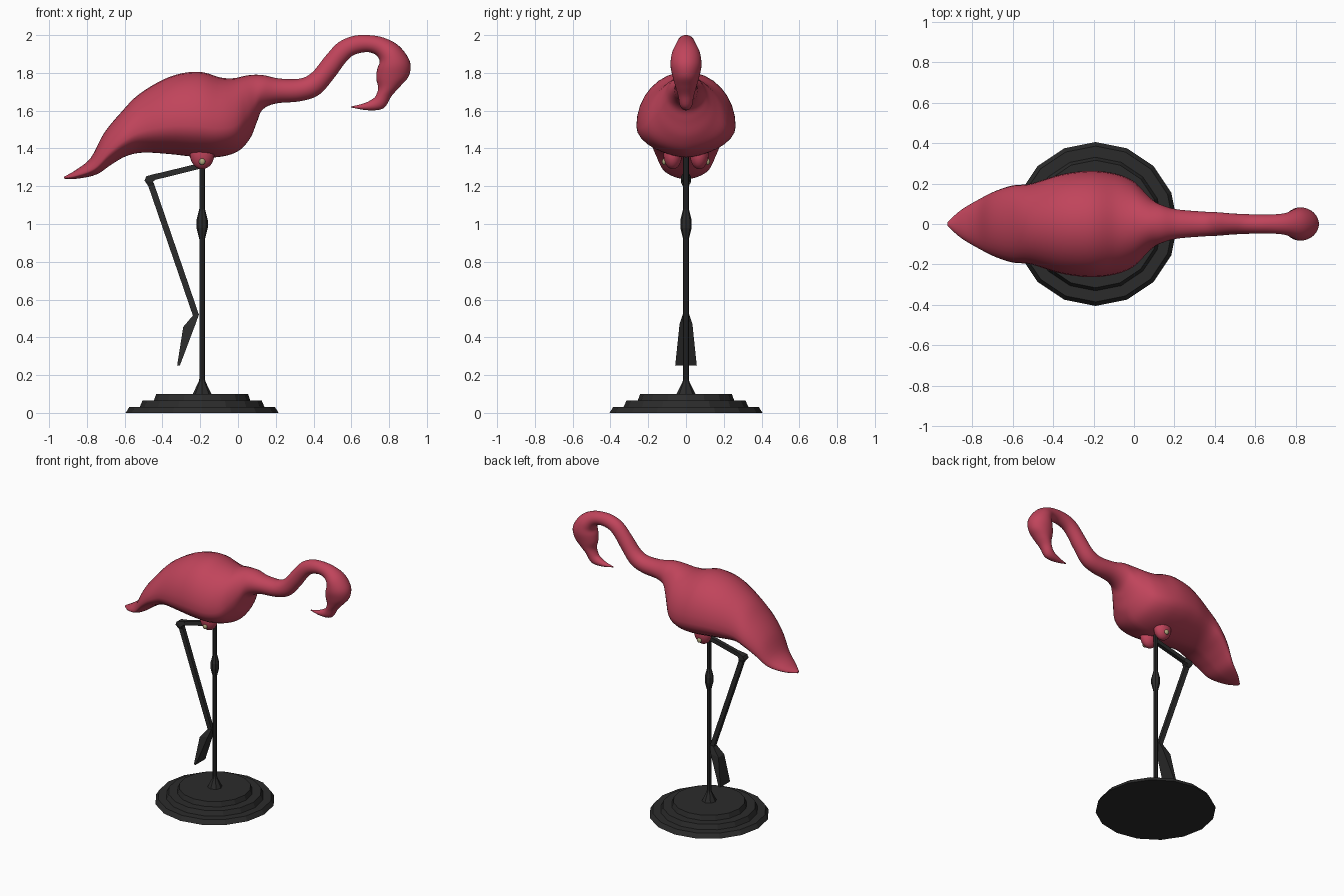
import bpy, bmesh, math
from mathutils import Vector, Matrix

if "Cube" in bpy.data.objects:
    bpy.data.objects.remove(bpy.data.objects["Cube"])


def material(name, col):
    m = bpy.data.materials.new(name)
    m.diffuse_color = (*col, 1)
    m.use_nodes = True
    m.node_tree.nodes["Principled BSDF"].inputs["Base Color"].default_value = m.diffuse_color
    return m


PINK = material("coral_pink", (0.53, 0.058, 0.105))
DARK = material("dark_iron", (0.024, 0.024, 0.024))
BRASS = material("pale_brass", (0.42, 0.38, 0.2))


def finish(name, bm, mat, smooth=None):
    bmesh.ops.recalc_face_normals(bm, faces=bm.faces)
    me = bpy.data.meshes.new(name)
    bm.to_mesh(me)
    bm.free()
    me.materials.append(mat)
    ob = bpy.data.objects.new(name, me)
    bpy.context.collection.objects.link(ob)
    if smooth:
        bpy.ops.object.select_all(action='DESELECT')
        ob.select_set(True)
        bpy.context.view_layer.objects.active = ob
        bpy.ops.object.shade_smooth_by_angle(angle=math.radians(smooth))
    return ob


def loft(bm, rings):
    """Skin a list of equal-length rings and cap both ends."""
    vs = [[bm.verts.new(p) for p in r] for r in rings]
    n = len(vs[0])
    for a, b in zip(vs, vs[1:]):
        for i in range(n):
            j = (i + 1) % n
            bm.faces.new((a[i], a[j], b[j], b[i]))
    bm.faces.new(vs[0])
    bm.faces.new(vs[-1])


def lathe(name, profile, sides, x):
    bm = bmesh.new()
    loft(bm, [[(x + r * math.cos(2 * math.pi * i / sides),
                r * math.sin(2 * math.pi * i / sides), z)
               for i in range(sides)] for r, z in profile])
    return finish(name, bm, DARK)


def prism(name, sections):
    """Skin rectangles given as (x1, z1, x2, z2, half width)."""
    bm = bmesh.new()
    loft(bm, [[(x1, -w, z1), (x1, w, z1), (x2, w, z2), (x2, -w, z2)]
              for x1, z1, x2, z2, w in sections])
    return finish(name, bm, DARK)


def ball(name, loc, size, mat):
    bm = bmesh.new()
    bmesh.ops.create_uvsphere(bm, u_segments=20, v_segments=12, radius=1,
                              matrix=Matrix.Translation(loc) @ Matrix.Diagonal((*size, 1)))
    return finish(name, bm, mat, 60)


# Body, neck and head: top edge x z, bottom edge x z, half width
stations = [
    (-.922, 1.25, -.918, 1.238, .012), (-.86, 1.285, -.85, 1.24, .07),
    (-.78, 1.35, -.75, 1.262, .125), (-.71, 1.48, -.67, 1.315, .163),
    (-.62, 1.59, -.59, 1.36, .19), (-.52, 1.69, -.5, 1.378, .20),
    (-.36, 1.78, -.36, 1.37, .245), (-.21, 1.806, -.22, 1.355, .263),
    (-.09, 1.775, -.10, 1.355, .25), (-.02, 1.772, 0, 1.385, .215),
    (.03, 1.783, .065, 1.455, .16), (.08, 1.79, .10, 1.54, .12),
    (.14, 1.787, .13, 1.605, .095), (.22, 1.77, .2, 1.638, .073),
    (.33, 1.77, .33, 1.65, .062), (.395, 1.805, .43, 1.685, .058),
    (.46, 1.885, .51, 1.775, .052), (.53, 1.96, .565, 1.85, .049),
    (.61, 1.995, .61, 1.893, .047), (.69, 2.0, .68, 1.91, .047),
    (.775, 1.985, .73, 1.895, .055), (.855, 1.94, .75, 1.86, .075),
    (.91, 1.86, .737, 1.82, .082), (.905, 1.785, .732, 1.77, .07),
    (.86, 1.73, .742, 1.72, .055), (.815, 1.68, .73, 1.68, .042),
    (.77, 1.613, .71, 1.66, .034), (.69, 1.602, .665, 1.638, .022),
    (.597, 1.617, .6, 1.622, .004)]
# widest level as a fraction of height: low on the winged body, central on the neck
stations = [Vector(s + (.36 if i < 10 else .43 if i < 12 else .5,))
            for i, s in enumerate(stations)]


def spline(pts, steps):
    out = []
    for i in range(len(pts) - 1):
        p0, p1 = pts[max(i - 1, 0)], pts[i]
        p2, p3 = pts[i + 1], pts[min(i + 2, len(pts) - 1)]
        for k in range(steps):
            t = k / steps
            out.append(.5 * (2 * p1 + (p2 - p0) * t + (2 * p0 - 5 * p1 + 4 * p2 - p3) * t * t
                             + (3 * p1 - p0 - 3 * p2 + p3) * t ** 3))
    return out + [pts[-1]]


def body_ring(s, n=32):
    tx, tz, bx, bz, w, f = s
    ring = []
    for i in range(n):
        a = 2 * math.pi * i / n
        c, h = math.cos(a), math.sin(a)
        level = f + h * ((1 - f) if h > 0 else f)
        power = 1 + (.5 - f) * 2.2 if h < 0 else 1   # tuck in below the wings
        y = w * math.copysign(abs(c) ** power, c)
        ring.append((bx + (tx - bx) * level, y, bz + (tz - bz) * level))
    return ring


bm = bmesh.new()
loft(bm, [body_ring(s) for s in spline(stations, 5)])
finish("bird_body", bm, PINK, 70)

# Hip lugs with brass rivets
LX = -.19
for side, label in ((-1, "front"), (1, "back")):
    ball(label + "_hip_lug", (LX, side * .07, 1.37), (.065, .05, .08), PINK)
    ball(label + "_hip_rivet", (LX, side * .115, 1.33), (.017, .012, .017), BRASS)

# Stepped base
lathe("stepped_base", [(.405, 0), (.385, .032), (.33, .032), (.315, .066),
                       (.255, .066), (.243, .1)], 16, LX)

# Standing leg with foot cone and knee swelling
lathe("standing_leg", [(.05, .1), (.018, .165), (.015, .18), (.015, .92), (.03, .98),
                       (.03, 1.02), (.015, 1.08), (.015, 1.38)], 8, LX)

# Raised leg: thigh, knee, shin and hanging foot
prism("raised_thigh", [(LX, 1.325, LX, 1.295, .014), (-.45, 1.262, -.445, 1.232, .014)])
prism("raised_knee", [(-.43, 1.268, -.435, 1.235, .015), (-.485, 1.253, -.45, 1.225, .026),
                      (-.495, 1.23, -.45, 1.22, .026), (-.475, 1.2, -.447, 1.205, .016)])
prism("raised_shin", [(-.478, 1.21, -.447, 1.22, .014), (-.237, .51, -.207, .52, .014)])
prism("raised_foot", [(-.235, .52, -.207, .52, .018), (-.29, .455, -.225, .47, .034),
                      (-.322, .252, -.308, .25, .057)])
